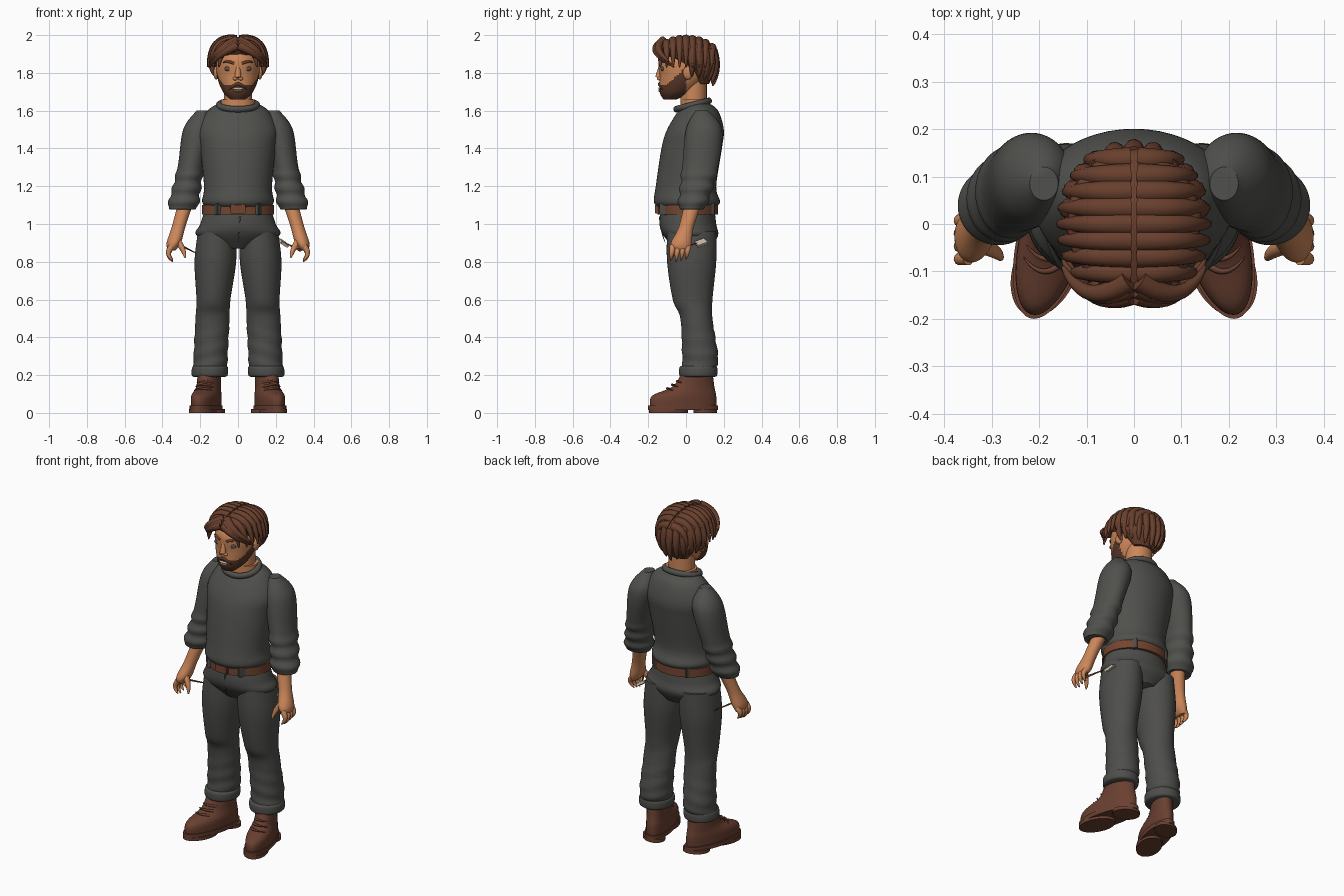
import bpy, bmesh
from math import sin, cos, pi, radians, sqrt
from mathutils import Vector

cube = bpy.data.objects.get("Cube")
if cube:
    bpy.data.objects.remove(cube, do_unlink=True)


def material(name, *rgb):
    mat = bpy.data.materials.new(name)
    mat.use_nodes = True
    color = (*rgb, 1)
    mat.diffuse_color = color
    mat.node_tree.nodes["Principled BSDF"].inputs["Base Color"].default_value = color
    return mat


WOOL = material("charcoal wool", .08, .08, .074)
DENIM = material("grey denim", .076, .075, .07)
SKIN = material("warm skin", .6, .24, .1)
HAIR = material("brown hair", .14, .05, .026)
BEARD = material("dark beard", .1, .04, .022)
LEATHER = material("brown leather", .14, .05, .03)
BELT = material("belt leather", .17, .06, .03)
EYE = material("dark eye", .09, .08, .06)
CREAM = material("cream bristle", .6, .5, .4)
made = []


def add_mesh(name, bm, *mats):
    bmesh.ops.recalc_face_normals(bm, faces=bm.faces)
    mesh = bpy.data.meshes.new(name)
    bm.to_mesh(mesh)
    bm.free()
    for mat in mats:
        mesh.materials.append(mat)
    obj = bpy.data.objects.new(name, mesh)
    bpy.context.collection.objects.link(obj)
    made.append(obj)
    return obj


def join_rings(name, rings, mats, rule=None):
    """Join a stack of point rings into a closed tube."""
    bm = bmesh.new()
    loops = [[bm.verts.new(point) for point in ring] for ring in rings]
    for low, high in zip(loops, loops[1:]):
        for i in range(len(low)):
            bm.faces.new((low[i - 1], low[i], high[i], high[i - 1]))
    bm.faces.new(loops[0])
    bm.faces.new(loops[-1])
    if rule:
        for face in bm.faces:
            face.material_index = rule(face.calc_center_median())
    return add_mesh(name, bm, *mats)


def spline(rows, steps):
    """Interpolate rows of numbers with a smooth curve."""
    rows = [Vector(row) for row in rows]
    padded = [rows[0], *rows, rows[-1]]
    result = []
    for a, b, c, d in zip(padded, padded[1:], padded[2:], padded[3:]):
        for k in range(steps):
            t = k / steps
            start = b + (c - a) * t / 2
            square = (a * 2 - b * 5 + c * 4 - d) * t ** 2 / 2
            cube_term = (b * 3 - a - c * 3 + d) * t ** 3 / 2
            result.append(start + square + cube_term)
    return result + [rows[-1]]


def loft(name, rows, *mats, side=1, steps=6, sides=48, rule=None,
         centre=lambda y, z: 0, swell=lambda angle, z: 1):
    """Each row is height, half width, front and back."""
    rings = []
    for z, width, front, back in spline(rows, steps):
        ring = []
        for i in range(sides):
            angle = 2 * pi * i / sides
            grow = swell(angle, z)
            y = (front + back) / 2 + (back - front) / 2 * sin(angle) * grow
            ring.append((side * (centre(y, z) + width * cos(angle) * grow), y, z))
        rings.append(ring)
    return join_rings(name, rings, mats, rule)


def slab(name, low, high, width, front, back, mat, **options):
    rows = [(z, width, front, back) for z in (low, high)]
    return loft(name, rows, mat, steps=1, **options)


def strand(name, start, end, bend, thick, mat, steps=12, sides=10):
    """A round strand that bows by bend and narrows to its end."""
    start, end, bend = Vector(start), Vector(end), Vector(bend)
    across = None
    rings = []
    for k in range(steps + 1):
        t = k / steps
        centre = start.lerp(end, t) + bend * 4 * t * (1 - t)
        along = (end - start + bend * 4 * (1 - 2 * t)).normalized()
        across = along.orthogonal() if across is None else across - across.dot(along) * along
        across.normalize()
        other = along.cross(across)
        radius = thick * sqrt(1.02 - t)
        turns = [2 * pi * i / sides for i in range(sides)]
        rings.append([centre + radius * (across * cos(a) + other * sin(a)) for a in turns])
    return join_rings(name, rings, [mat])


def ball(name, place, size, mat):
    bm = bmesh.new()
    bmesh.ops.create_uvsphere(bm, u_segments=16, v_segments=10, radius=1)
    bmesh.ops.scale(bm, vec=size, verts=bm.verts)
    bmesh.ops.translate(bm, vec=place, verts=bm.verts)
    return add_mesh(name, bm, mat)


def box(name, place, size, mat, turn=(0, 0, 0)):
    bm = bmesh.new()
    bmesh.ops.create_cube(bm, size=1)
    bmesh.ops.scale(bm, vec=size, verts=bm.verts)
    bmesh.ops.bevel(bm, geom=bm.edges[:], offset=min(size) / 5, segments=2, affect='EDGES')
    obj = add_mesh(name, bm, mat)
    obj.location, obj.rotation_euler = place, turn
    return obj


# Sweater body and tilted collar
loft("sweater_body", [
    (1.09, .17, -.15, .16), (1.12, .19, -.17, .18), (1.2, .18, -.16, .16), (1.4, .2, -.13, .19),
    (1.5, .21, -.1, .2), (1.6, .16, -.04, .17), (1.64, .1, 0, .12)], WOOL)
bpy.ops.mesh.primitive_torus_add(major_radius=.1, minor_radius=.017,
                                 location=(0, .035, 1.63), rotation=(.25, 0, 0))
collar = bpy.context.object
collar.name = "collar"
collar.scale.y = .9
collar.data.materials.append(WOOL)
made.append(collar)

# Hips, belt and buckle
loft("hips", [(1.09, .17, -.13, .15), (1, .2, -.14, .16), (.94, .22, -.12, .17),
              (.87, .1, -.06, .13)], DENIM)
slab("belt", 1.05, 1.1, .19, -.15, .17, BELT)
box("buckle", (0, -.155, 1.08), (.08, .02, .05), BELT)
strand("fly_seam", (.01, -.138, 1.04), (0, -.11, .9), (0, -.006, 0), .005, DENIM)

# Neck, head and painted beard
slab("neck", 1.58, 1.66, .09, -.03, .12, SKIN)
slab("upper_neck", 1.6, 1.76, .075, -.03, .11, SKIN)


def beard_rule(point):
    edge = 1.74 + max(0, point.y + .1) * .9
    return int(point.y < 0 and point.z < edge)


loft("head", [(1.66, .04, -.12, -.05), (1.7, .08, -.14, .04), (1.78, .11, -.14, .11),
              (1.88, .11, -.14, .12), (1.97, .06, -.07, .07)],
     SKIN, BEARD, steps=10, sides=64, rule=beard_rule)
strand("nose", (0, -.145, 1.775), (0, -.13, 1.86), (0, 0, 0), .018, SKIN)
ball("smile", (0, -.14, 1.717), (.03, .007, .007), CREAM)
ball("lower_lip", (0, -.138, 1.705), (.025, .009, .006), SKIN)

# Ridged hair cap
loft("hair_cap", [(1.74, .07, .06, .12), (1.82, .13, 0, .16), (1.87, .14, -.09, .16),
                  (1.91, .14, -.14, .16), (1.95, .13, -.14, .14), (1.99, .04, -.04, .04)],
     HAIR, sides=96, swell=lambda angle, z: 1 + sin(angle * 18) / 70)

# Locks hanging over the nape
for k in range(-5, 6):
    angle = radians(17 * k)
    x, y, lift = sin(angle), cos(angle), .05 * abs(sin(angle))
    strand("nape_lock", (.12 * x, .02 + .12 * y, 1.92), (.12 * x, .02 + .12 * y, 1.73 + lift),
           (.02 * x, .02 * y, 0), .026, HAIR)


def sleeve_folds(angle, z):
    return 1 + .07 * cos((z - 1.12) * 90) if z < 1.28 else 1


def ankle_folds(angle, z):
    return 1 + sin(z * 80 + 2 * cos(angle)) / 40 if z < .45 else 1


def sleeve_line(y, z):
    return .29 - (z - 1.1) / 5


def arm_line(y, z):
    return .28 + (1.1 - z) * .3


def leg_line(y, z):
    return .16 - z / 20


def boot_line(y, z):
    return .165 - y * .23


for side, tag in ((1, "left_"), (-1, "right_")):
    def at(x, y, z):
        return side * x, y, z

    # Face details
    ball(tag + "eye", at(.048, -.124, 1.822), (.024, .01, .014), EYE)
    ball(tag + "nostril", at(.015, -.14, 1.77), (.012, .014, .01), SKIN)
    ball(tag + "ear", at(.115, .01, 1.8), (.015, .026, .036), SKIN)
    strand(tag + "eyebrow", at(.02, -.138, 1.85), at(.08, -.1, 1.85), at(.01, -.01, .01), .008, HAIR)
    strand(tag + "moustache", at(0, -.139, 1.742), at(.05, -.125, 1.71), at(0, -.005, .005), .01, BEARD)

    # Locks swept sideways from the centre parting
    for k in range(-4, 5):
        y = k * .034
        scale = sqrt(1 - (y / .175) ** 2)
        strand(tag + "side_lock", at(.01, y, 1.86 + .115 * scale), at(.16 * scale, y, 1.83),
               at(.03 * scale, 0, .05 * scale), .026, HAIR)
    for k in range(3):
        drop = k / 70
        strand(tag + "fringe_lock", at(.01, -.12 - drop, 1.97 - drop), at(.15, -.09 + drop, 1.86 - drop),
               at(.01, -.04, .01), .024, HAIR)

    # Sleeve with pushed-up folds
    loft(tag + "sleeve", [(1.6, .03, .05, .12), (1.5, .08, 0, .19), (1.3, .07, -.02, .17),
                          (1.1, .08, -.04, .11), (1.08, .06, -.02, .08)],
         WOOL, side=side, steps=14, centre=sleeve_line, swell=sleeve_folds)

    # Forearm, curled fingers and thumb
    loft(tag + "forearm", [(1.1, .04, -.01, .08), (.98, .036, -.04, .04), (.9, .038, -.08, .03),
                           (.86, .02, -.07, .02)], SKIN, side=side, centre=arm_line)
    for k in range(4):
        y = k * .027 - .07
        strand(tag + "finger", at(.35, y, .88), at(.345, y - .01, .8 + abs(k - 1) / 150),
               at(.02, 0, 0), .017, SKIN)
    strand(tag + "thumb", at(.33, -.04, .92), at(.28, -.075, .82), at(-.01, 0, 0), .02, SKIN)

    # Trouser leg with turned-up cuff
    loft(tag + "trouser_leg", [(.96, .1, -.1, .16), (.8, .11, -.1, .16), (.6, .09, -.07, .14),
                               (.5, .09, -.03, .14), (.3, .09, -.02, .17), (.24, .09, -.02, .16)],
         DENIM, side=side, steps=10, centre=leg_line, swell=ankle_folds)
    loft(tag + "trouser_cuff", [(.25, .08, -.02, .15), (.24, .095, -.035, .165),
                                (.2, .095, -.035, .165), (.19, .08, -.02, .15)],
         DENIM, side=side, centre=leg_line)
    for front in (-.12, .13):
        box(tag + "belt_loop", at(.11, front, 1.08), (.02, .04, .065), DENIM, (0, 0, side * front * 4))

    # Boot, sole pads and laces
    loft(tag + "boot", [(.03, .07, -.19, .16), (.09, .07, -.18, .16), (.14, .06, -.07, .15),
                        (.22, .06, -.02, .14)], LEATHER, side=side, centre=boot_line)
    slab(tag + "boot_sole", .015, .04, .076, -.2, .17, LEATHER, side=side, centre=boot_line)
    slab(tag + "heel_pad", 0, .02, .07, .04, .165, LEATHER, side=side, centre=boot_line)
    slab(tag + "ball_pad", 0, .02, .07, -.195, .01, LEATHER, side=side, centre=boot_line)
    for k in range(4):
        y, z = k * .026 - .1, k * .019 + .12
        x = boot_line(y, z)
        strand(tag + "boot_lace", at(x - .045, y + .03, z), at(x + .045, y + .03, z),
               at(0, -.03, .01), .008, LEATHER)

# Small hand tools: a flat brush and a thin stick
strand("brush_handle", (.33, -.06, .86), (.25, .06, .9), (0, 0, 0), .007, BELT)
box("brush_head", (.24, .08, .9), (.05, .06, .015), CREAM, (.4, .5, .5))
strand("thin_stick", (-.33, -.07, .9), (-.21, .07, .84), (0, 0, 0), .006, BELT)

# Smooth shading with sharp edges kept
bpy.ops.object.select_all(action='DESELECT')
for obj in made:
    obj.select_set(True)
bpy.context.view_layer.objects.active = collar
bpy.ops.object.shade_smooth_by_angle(angle=radians(50))
